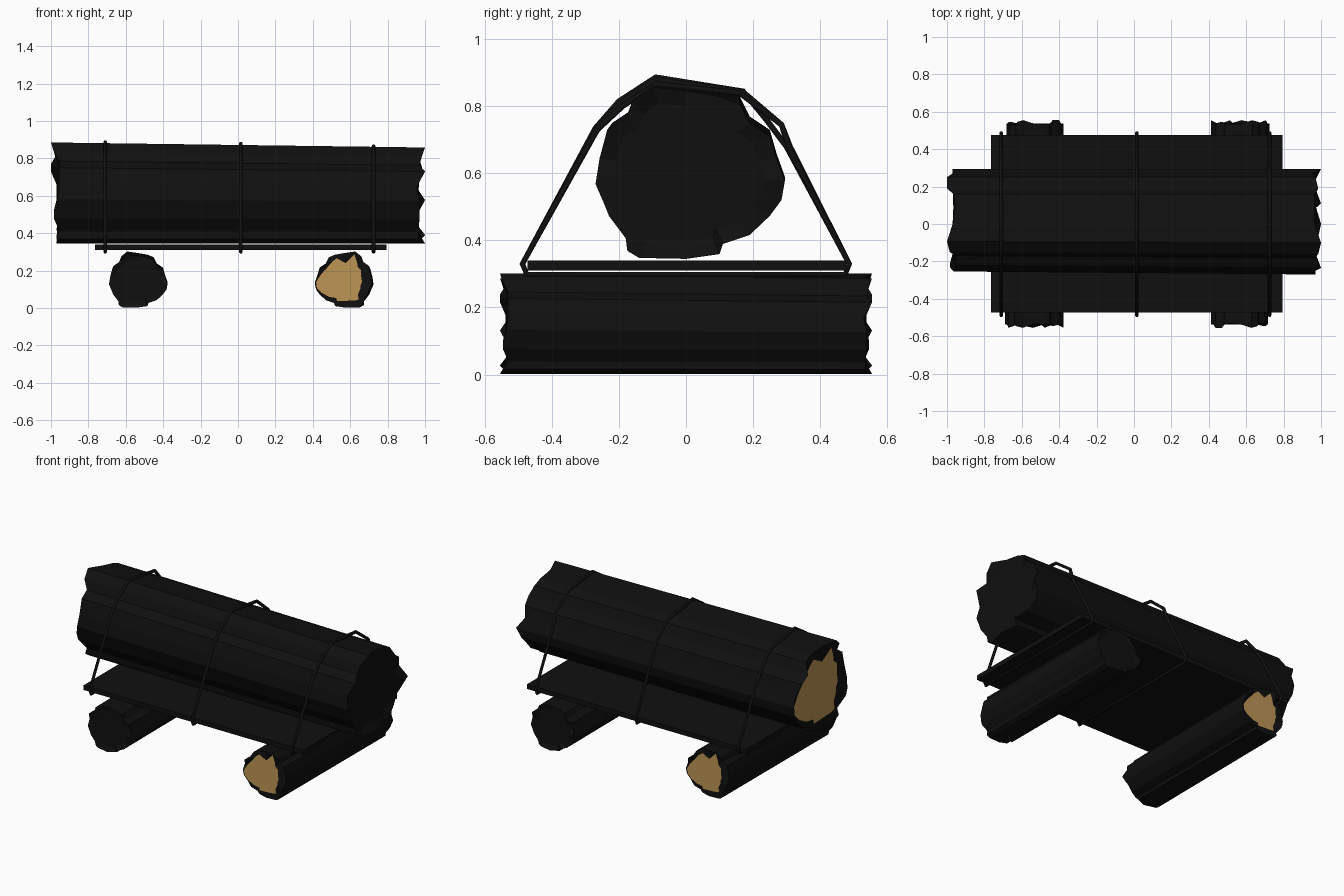
import bpy, bmesh, math, random
from mathutils import Vector

if "Cube" in bpy.data.objects:
    bpy.data.objects.remove(bpy.data.objects["Cube"])

random.seed(4)


def material(name, rgb):
    m = bpy.data.materials.new(name)
    m.diffuse_color = (*rgb, 1)
    m.use_nodes = True
    m.node_tree.nodes["Principled BSDF"].inputs["Base Color"].default_value = m.diffuse_color
    return m


BARK = material("dark_bark", (0.005, 0.005, 0.005))
WOOD = material("cut_wood", (0.51, 0.30, 0.09))


def add_object(name, mesh, loc=(0, 0, 0), turn=0, scale=1):
    ob = bpy.data.objects.new(name, mesh)
    ob.location = loc
    ob.rotation_euler.z = turn
    ob.scale = (scale,) * 3
    bpy.context.collection.objects.link(ob)
    return ob


# Log cross-section (y, z) measured from its middle, clockwise from the bottom
CENTRE_Z = 0.615
PROFILE = [(-.14, .348), (-.175, .37), (-.18, .41), (-.23, .48), (-.245, .52),
           (-.27, .58), (-.258, .66), (-.235, .75), (-.18, .785), (-.16, .84),
           (-.10, .885), (.0, .872), (.10, .855), (.16, .83), (.19, .77),
           (.25, .73), (.27, .66), (.295, .59), (.285, .53), (.25, .48),
           (.19, .42), (.11, .392), (.10, .36), (.0, .345)]
# How far the bare wood reaches toward the rim at each profile point
REACH = [.75, .78, .7, .66, .62, .63, .62, .68, .7, .74, .9, .62, .85, .8, .86,
         .8, .9, .96, .97, .93, .85, .8, .82, .76]


def log_mesh():
    bm = bmesh.new()
    n = len(PROFILE)
    rims, inners = [], []
    for side in (-1, 1):
        rim, inner = [], []
        for (y, z), k in zip(PROFILE, REACH):
            z -= CENTRE_Z
            if side > 0:                     # slight taper toward +x
                z = (z + .27) * .95 - .27
            elif y < 0:
                y *= .94
            x = side * random.choice((.955, .965, .97, .985, 1.0))
            rim.append(bm.verts.new((x, y, z)))
            k = k if side < 0 else .8
            inner.append(bm.verts.new((side * .966, y * k, z * k)))
        rims.append(rim)
        inners.append(inner)
    for i in range(n):
        j = (i + 1) % n
        bm.faces.new((rims[0][i], rims[0][j], rims[1][j], rims[1][i]))
        for rim, inner in zip(rims, inners):
            bm.faces.new((rim[i], rim[j], inner[j], inner[i]))
    cut = bm.faces.new(inners[0])
    cut.material_index = 1
    bm.faces.new(inners[1])
    bmesh.ops.recalc_face_normals(bm, faces=bm.faces)
    bmesh.ops.triangulate(bm, faces=[f for f in bm.faces if len(f.verts) > 4])
    me = bpy.data.meshes.new("log")
    bm.to_mesh(me)
    bm.free()
    me.materials.append(BARK)
    me.materials.append(WOOD)
    return me


# Large log on top, two smaller copies as cross supports
log = log_mesh()
add_object("main_log", log, (0, 0, CENTRE_Z))
add_object("right_support_log", log, (.575, 0, .152), math.pi / 2, .555)
add_object("left_support_log", log, (-.54, 0, .152), -math.pi / 2, .555)

# Flat platform between them
bm = bmesh.new()
bmesh.ops.create_cube(bm, size=1)
bmesh.ops.scale(bm, vec=(1.56, .95, .03), verts=bm.verts)
plate = bpy.data.meshes.new("platform")
bm.to_mesh(plate)
bm.free()
plate.materials.append(BARK)
add_object("platform", plate, (.015, .002, .325))


# Ropes looped over the log and under the platform
def rope(name, x, path):
    cu = bpy.data.curves.new(name, 'CURVE')
    cu.dimensions = '3D'
    cu.bevel_depth = .01
    cu.bevel_resolution = 1
    sp = cu.splines.new('POLY')
    sp.points.add(len(path) - 1)
    for p, (y, z) in zip(sp.points, path):
        p.co = (x, y, z, 1)
    sp.use_cyclic_u = True
    tmp = add_object("rope_path", cu)
    bpy.context.view_layer.update()
    deps = bpy.context.evaluated_depsgraph_get()
    me = bpy.data.meshes.new_from_object(tmp.evaluated_get(deps))
    bpy.data.objects.remove(tmp)
    me.materials.clear()
    me.materials.append(BARK)
    add_object(name, me)


LOWER = [(.487, .33), (.475, .299), (-.475, .299), (-.488, .33)]
rope("left_rope", -.71, LOWER + [(-.27, .735), (-.20, .815), (-.09, .887),
                                 (.17, .845), (.24, .76), (.30, .68)])
rope("middle_rope", .015, LOWER + [(-.265, .735), (-.195, .81), (-.09, .88),
                                   (.17, .843), (.285, .745), (.31, .68)])
rope("right_rope", .725, LOWER + [(-.265, .73), (-.19, .8), (-.09, .866),
                                  (.16, .84), (.285, .745), (.31, .67)])
